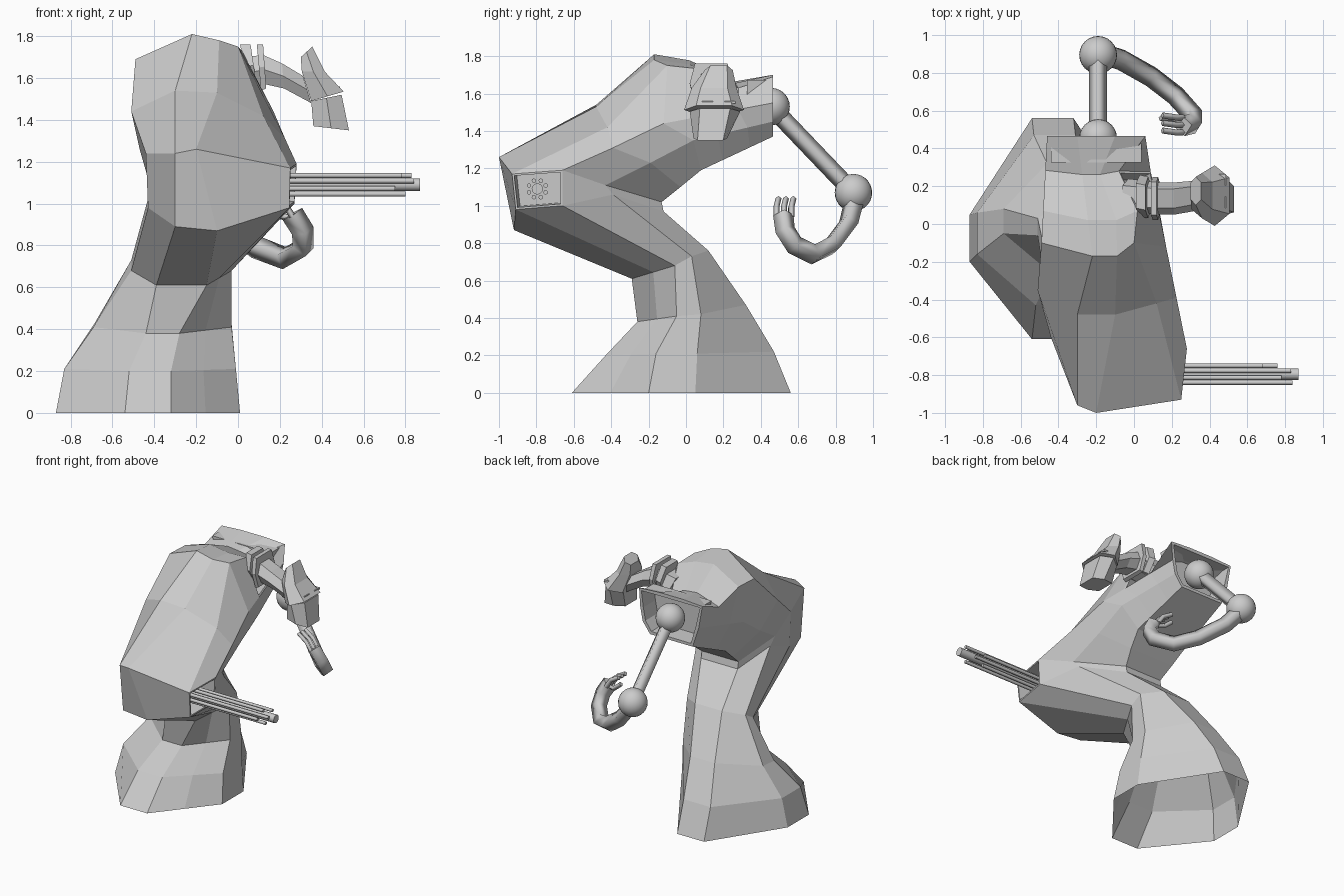
import bpy, bmesh, math
from mathutils import Vector

if "Cube" in bpy.data.objects:
    bpy.data.objects.remove(bpy.data.objects["Cube"])


def loft(name, rings, cap_start=True, cap_end=True, pockets=(), end_pocket=None):
    """Skin a list of equal-length rings; pockets = (ring, side, rim, depth)."""
    bm = bmesh.new()
    vs = [[bm.verts.new(p) for p in r] for r in rings]
    n = len(rings[0])
    grid = {}
    for i in range(len(rings) - 1):
        for j in range(n):
            k = (j + 1) % n
            grid[i, j] = bm.faces.new((vs[i][j], vs[i][k], vs[i + 1][k], vs[i + 1][j]))
    if cap_start:
        bm.faces.new(vs[0])
    end = bm.faces.new(vs[-1]) if cap_end else None
    bmesh.ops.recalc_face_normals(bm, faces=bm.faces)
    todo = [(grid[i, j], rim, d) for i, j, rim, d in pockets]
    if end_pocket:
        todo.append((end, *end_pocket))
    for f, rim, depth in todo:
        bmesh.ops.inset_individual(bm, faces=[f], thickness=rim)
        bmesh.ops.inset_individual(bm, faces=[f], thickness=0.002, depth=-depth)
    me = bpy.data.meshes.new(name)
    bm.to_mesh(me)
    bm.free()
    ob = bpy.data.objects.new(name, me)
    bpy.context.collection.objects.link(ob)
    return ob


def waist_ring(cx, side, front, back, f, sf, sb, b):
    """Mirrored ring; f, sf, sb, b are (y, z) of front, side front, side back, back."""
    r = [(cx + side, *sb), (cx + side, *sf), None, (cx + front, *f), (cx - front, *f),
         (cx - side, *sf), (cx - side, *sb), (cx - back, *b), (cx + back, *b)]
    r[2] = tuple((Vector(r[1]) + Vector(r[3])) / 2)
    return r


def lerp_ring(a, b, t):
    return [Vector(p).lerp(Vector(q), t) for p, q in zip(a, b)]


def section(p, q, y0, y1, k=0.3):
    """Six-sided section between (x, z) points p and q, spanning y0..y1."""
    m, w = (y0 + y1) / 2, (y1 - y0) * k
    cx, cz = (p[0] + q[0]) / 2, (p[1] + q[1]) / 2
    return [(p[0], m - w, p[1]), (p[0], m + w, p[1]), (cx, y1, cz),
            (q[0], m + w, q[1]), (q[0], m - w, q[1]), (cx, y0, cz)]


def rod(name, pts, r, res=0):
    cu = bpy.data.curves.new(name, 'CURVE')
    cu.dimensions = '3D'
    cu.bevel_depth, cu.bevel_resolution, cu.use_fill_caps = r, res, True
    sp = cu.splines.new('POLY')
    sp.points.add(len(pts) - 1)
    for p, c in zip(sp.points, pts):
        p.co = (*c, 1)
    ob = bpy.data.objects.new(name, cu)
    bpy.context.collection.objects.link(ob)
    return ob


def ball(name, c, r):
    bpy.ops.mesh.primitive_uv_sphere_add(segments=24, ring_count=14, radius=r, location=c)
    ob = bpy.context.object
    ob.name = name
    bpy.ops.object.shade_smooth()


# Skirt and waist rings
lower = [
    waist_ring(-0.43, 0.44, 0.11, 0.11, (-0.61, 0), (-0.2, 0), (0.05, 0), (0.56, 0)),
    waist_ring(-0.42, 0.41, 0.10, 0.11, (-0.43, 0.2), (-0.16, 0.21), (0.06, 0.21), (0.47, 0.22)),
    waist_ring(-0.36, 0.33, 0.08, 0.10, (-0.26, 0.38), (-0.05, 0.41), (0.08, 0.42), (0.32, 0.47)),
    waist_ring(-0.27, 0.24, 0.12, 0.11, (-0.29, 0.61), (-0.06, 0.68), (0.03, 0.73), (0.12, 0.76)),
]
# Chest: lower edge, upper edge, then the slope up to the shoulder
chest_low = [(0.16, -0.39, 1.06), (0.27, -0.66, 1.0), (0.245, -0.91, 0.98), (-0.1, -0.92, 0.87),
             (-0.3, -0.92, 0.89), (-0.43, -0.6, 0.98), (-0.42, -0.39, 1.06), (-0.34, -0.12, 0.97),
             (-0.04, -0.12, 0.97)]
chest_top = [(0.17, -0.43, 1.11), (0.28, -0.66, 1.19), (0.25, -0.93, 1.17), (-0.2, -1.0, 1.26),
             (-0.3, -0.96, 1.24), (-0.44, -0.6, 1.24), (-0.43, -0.43, 1.12), (-0.34, -0.13, 1.02),
             (-0.04, -0.13, 1.02)]
slope = [(0.15, -0.19, 1.23), (0.225, -0.39, 1.31), (0.12, -0.42, 1.42), (-0.1, -0.48, 1.53),
         (-0.3, -0.48, 1.54), (-0.51, -0.35, 1.44), (-0.47, -0.2, 1.26), (-0.36, -0.03, 1.1),
         (0.0, -0.03, 1.1)]
shoulder = [(0.14, 0.04, 1.35), (0.17, -0.12, 1.44), (0.0, -0.1, 1.75), (-0.09, -0.17, 1.78),
            (-0.22, -0.17, 1.81), (-0.49, -0.1, 1.69), (-0.47, 0.0, 1.4), (-0.38, 0.08, 1.19),
            (0.03, 0.08, 1.19)]
# Rear tube ending in an open socket
y = 0.465
tail = [(0.03, y, 1.45), (0.05, y, 1.55), (0.06, y, 1.69), (-0.1, y, 1.7), (-0.3, y, 1.7),
        (-0.46, y, 1.69), (-0.43, y, 1.52), (-0.38, y, 1.37), (-0.03, y, 1.37)]
back_a = lerp_ring(shoulder, tail, 0.3)
back_b = lerp_ring(shoulder, tail, 0.68)
for j in (3, 4, 5):
    back_b[j].z -= 0.07
back_b[2] = Vector((-0.08, 0.28, 1.63))
back_b[3].x = -0.18
loft("body", lower + [chest_low, chest_top, slope, shoulder, back_a, back_b, tail],
     cap_start=False, pockets=[(4, 1, 0.015, 0.12), (8, 1, 0.015, 0.1)], end_pocket=(0.025, 0.14))

# Multi-barrel gun
gy, gz = -0.795, 1.09
rod("gun_core", [(0.12, gy, gz), (0.87, gy, gz)], 0.03, 4)
ends = (0.68, 0.83, 0.78, 0.84, 0.75, 0.80, 0.68, 0.76)
for i, x in enumerate(ends):
    a = math.tau * (i + 0.5) / 8
    py, pz = gy + 0.048 * math.cos(a), gz + 0.048 * math.sin(a)
    rod(f"gun_barrel_{i}", [(0.12, py, pz), (x, py, pz)], 0.012, 2)

# Neck with collar
loft("neck", [section((-0.06, 1.69), (0.0, 1.53), 0.06, 0.24),
              section((0.12, 1.71), (0.13, 1.57), 0.05, 0.22),
              section((0.21, 1.67), (0.22, 1.55), 0.05, 0.22),
              section((0.31, 1.61), (0.35, 1.48), 0.07, 0.23)])
loft("collar", [section((0.09, 1.76), (0.11, 1.54), 0.02, 0.25, 0.38),
                section((0.12, 1.76), (0.135, 1.55), 0.02, 0.25, 0.38)])
loft("collar_inner", [section((0.01, 1.76), (0.05, 1.55), 0.04, 0.26),
                      section((0.06, 1.76), (0.09, 1.56), 0.03, 0.25)])
# Head, jaw and eye slits
loft("head", [section((0.30, 1.70), (0.355, 1.75), 0.10, 0.25),
              section((0.305, 1.63), (0.415, 1.63), 0.03, 0.27),
              section((0.35, 1.49), (0.505, 1.535), -0.01, 0.31)])
loft("jaw", [section((0.35, 1.49), (0.495, 1.52), 0.02, 0.29),
             section((0.36, 1.37), (0.53, 1.35), 0.04, 0.22, 0.38)])
for s, ey in (("left", 0.115), ("right", 0.235)):
    bpy.ops.mesh.primitive_cube_add(size=1, location=(0.462, ey, 1.553))
    eye = bpy.context.object
    eye.name = "eye_" + s
    eye.scale = (0.05, 0.06, 0.014)

# Rear arm: ball joints, upper rod, hooked forearm, fingers
ball("shoulder_ball", (-0.19, 0.455, 1.53), 0.1)
ball("elbow_ball", (-0.19, 0.895, 1.07), 0.1)
rod("upper_arm", [(-0.19, 0.455, 1.53), (-0.19, 0.895, 1.07)], 0.048)
rod("forearm", [(-0.17, 0.9, 1.03), (-0.07, 0.87, 0.91), (0.09, 0.78, 0.79), (0.22, 0.68, 0.74),
                (0.31, 0.58, 0.79), (0.31, 0.53, 0.87), (0.26, 0.52, 0.95)], 0.055)
for i in range(3):
    fy = 0.485 + 0.04 * i
    rod(f"finger_{i}", [(0.26, fy, 0.94), (0.22, fy, 1.0), (0.15, fy + 0.01, 1.04)], 0.016)
rod("thumb", [(0.27, 0.53, 0.93), (0.2, 0.56, 0.94), (0.14, 0.56, 0.99)], 0.016)
